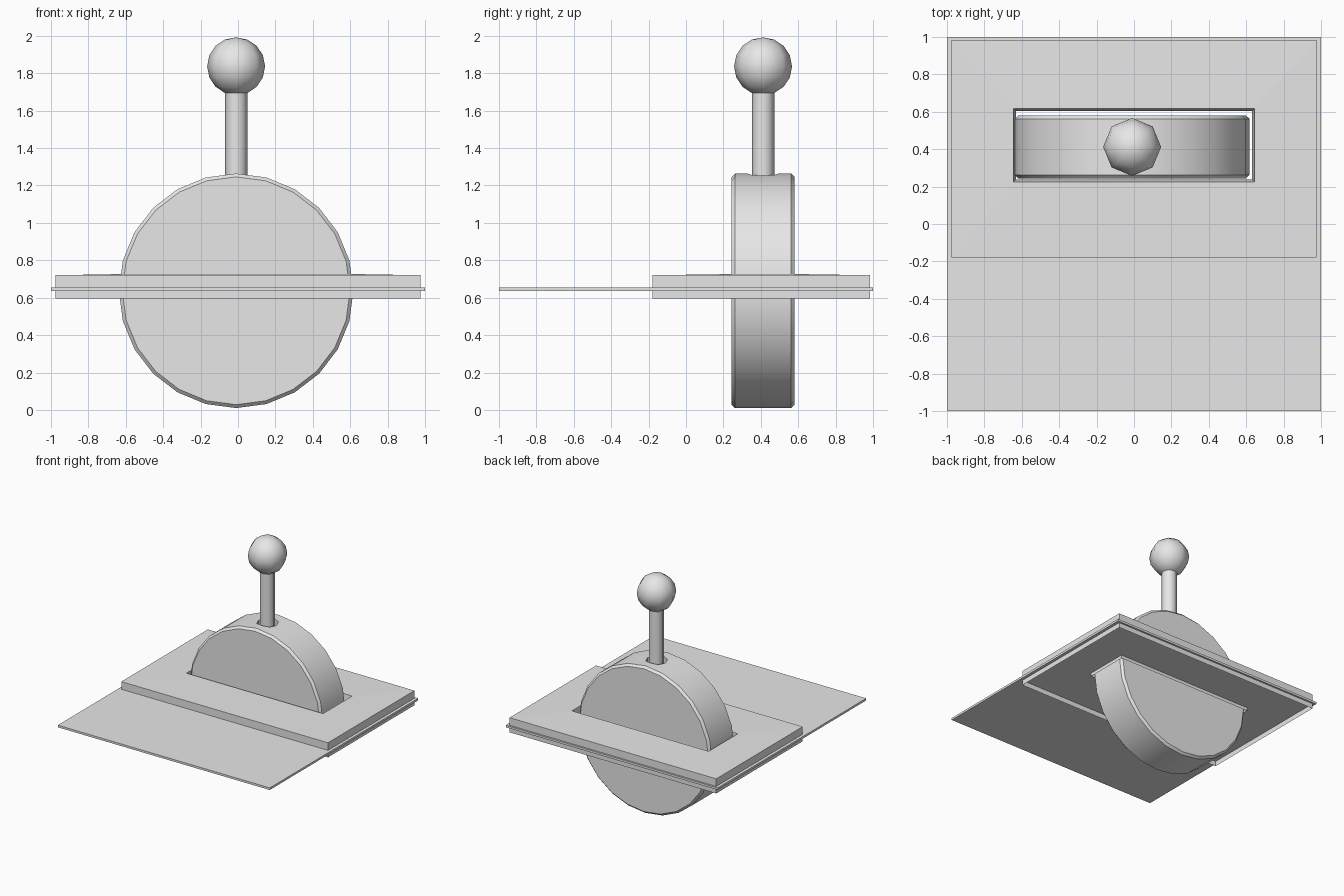
import bpy
import bmesh
from math import radians

cube = bpy.data.objects.get("Cube")
if cube:
    bpy.data.objects.remove(cube, do_unlink=True)

GREY = (0.8, 0.8, 0.8, 1)
grey = bpy.data.materials.new("plain_grey")
grey.use_nodes = True
grey.diffuse_color = GREY
grey.node_tree.nodes["Principled BSDF"].inputs["Base Color"].default_value = GREY

CX, CY = -0.01, 0.412    # lever axis
AXLE_Z = 0.637


def finish(obj, name, angle=None):
    """Name and colour a part, optionally smoothing below an edge angle."""
    obj.name = name
    obj.data.materials.clear()
    obj.data.materials.append(grey)
    if angle:
        bpy.ops.object.select_all(action='DESELECT')
        obj.select_set(True)
        bpy.context.view_layer.objects.active = obj
        bpy.ops.object.shade_smooth_by_angle(angle=radians(angle))
    return obj


def ringed_part(name, rings, closed=False):
    """Join successive rectangles (x half width, y min, y max, z) with quads."""
    bm = bmesh.new()
    loops = [[bm.verts.new(p) for p in ((-w, y0, z), (w, y0, z), (w, y1, z), (-w, y1, z))]
             for w, y0, y1, z in rings]
    pairs = list(zip(loops, loops[1:]))
    if closed:
        pairs.append((loops[-1], loops[0]))
    for a, b in pairs:
        for i in range(4):
            j = (i + 1) % 4
            bm.faces.new((a[i], a[j], b[j], b[i]))
    mesh = bpy.data.meshes.new(name)
    bm.to_mesh(mesh)
    bm.free()
    obj = bpy.data.objects.new(name, mesh)
    bpy.context.collection.objects.link(obj)
    return finish(obj, name)


def cylinder(sides, radius, depth, z, rotation=(0, 0, 0)):
    bpy.ops.mesh.primitive_cylinder_add(vertices=sides, radius=radius, depth=depth,
                                        location=(CX, CY, z), rotation=rotation)
    return bpy.context.object


# Thin sheet with a slot through it
ringed_part("base_sheet", [(1, -1, 1, 0.637), (1, -1, 1, 0.655),
                           (0.64, 0.23, 0.612, 0.655), (0.64, 0.23, 0.612, 0.637)], closed=True)

# Hollow cover, open below, with a walled slot for the wheel
ringed_part("slotted_cover", [(0.975, -0.18, 0.985, 0.595), (0.975, -0.18, 0.985, 0.72),
                              (0.645, 0.225, 0.617, 0.726), (0.632, 0.238, 0.605, 0.615)])

# Wheel with chamfered rims and a socket for the rod
wheel = cylinder(24, 0.627, 0.336, AXLE_Z, (radians(90), 0, 0))
bevel = wheel.modifiers.new("rim_chamfer", 'BEVEL')
bevel.width = 0.018
bevel.limit_method = 'ANGLE'
bevel.angle_limit = radians(60)
socket = cylinder(8, 0.085, 0.3, 1.33)
socket.name = "socket_cutter"
socket.hide_render = True
cut = wheel.modifiers.new("rod_socket", 'BOOLEAN')
cut.operation = 'DIFFERENCE'
cut.solver = 'EXACT'
cut.object = socket
bpy.context.view_layer.objects.active = wheel
for modifier in ("rim_chamfer", "rod_socket"):
    bpy.ops.object.modifier_apply(modifier=modifier)
bpy.data.objects.remove(socket, do_unlink=True)
finish(wheel, "wheel", 30)

# Lever rod and ball knob
finish(cylinder(8, 0.06, 0.57, 1.435), "lever_rod", 60)
bpy.ops.mesh.primitive_uv_sphere_add(segments=8, ring_count=8, radius=0.155,
                                     location=(CX, CY, 1.837))
finish(bpy.context.object, "ball_knob", 60)
